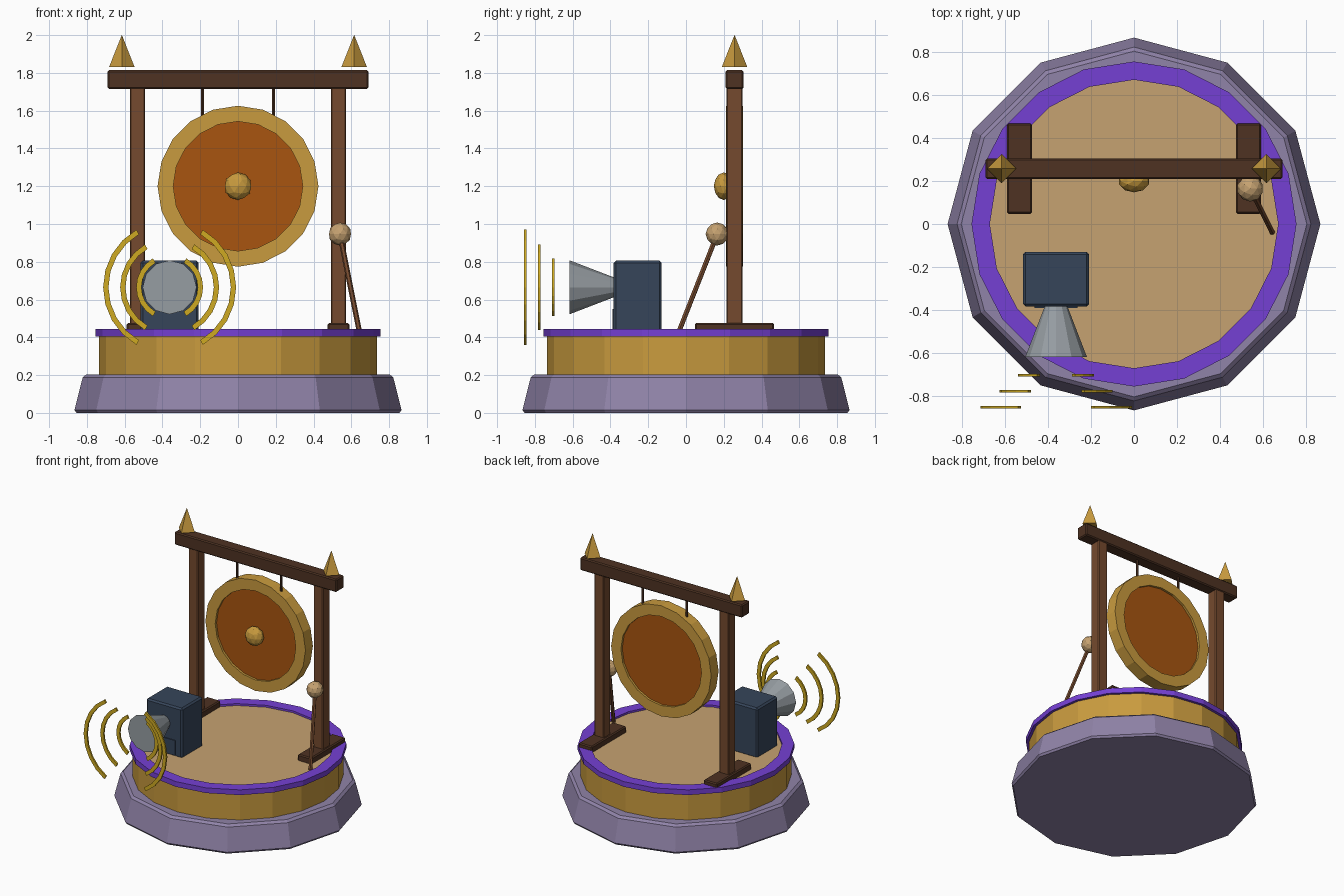
import bpy, bmesh, math
from mathutils import Vector, Matrix

if "Cube" in bpy.data.objects:
    bpy.data.objects.remove(bpy.data.objects["Cube"])


def mat(name, hexcol):
    m = bpy.data.materials.new(name)
    c = [int(hexcol[i:i + 2], 16) / 255 for i in (0, 2, 4)]
    lin = [v / 12.92 if v <= 0.04045 else ((v + 0.055) / 1.055) ** 2.4 for v in c]
    m.diffuse_color = (*lin, 1)
    m.use_nodes = True
    m.node_tree.nodes["Principled BSDF"].inputs["Base Color"].default_value = m.diffuse_color
    return m


STONE = mat("stone_lilac", "9083A8")
GOLD = mat("gold", "C99B3E")
PURPLE = mat("purple", "7540D4")
TAN = mat("drum_skin_tan", "C6A271")
DARK = mat("dark_wood", "4E3222")
WOOD = mat("wood", "754A2E")
BRONZE = mat("bronze", "A85510")
NAVY = mat("slate_navy", "36455A")
GREY = mat("horn_grey", "969DA2")
YELLOW = mat("wave_yellow", "CFAA22")


def finish(name, bm, material, bevel=0):
    bmesh.ops.recalc_face_normals(bm, faces=bm.faces)
    me = bpy.data.meshes.new(name)
    bm.to_mesh(me)
    bm.free()
    me.materials.append(material)
    ob = bpy.data.objects.new(name, me)
    bpy.context.collection.objects.link(ob)
    if bevel:
        b = ob.modifiers.new("bevel", 'BEVEL')
        b.width, b.segments = bevel, 1
    return ob


def box(name, lo, hi, material, bevel=0.008):
    lo, hi = Vector(lo), Vector(hi)
    bm = bmesh.new()
    bmesh.ops.create_cube(bm, size=1, matrix=Matrix.Translation((lo + hi) / 2)
                          @ Matrix.Diagonal((*(hi - lo), 1)))
    return finish(name, bm, material, bevel)


def lathe(name, profile, sides, material, centre=(0, 0, 0), along_y=False, ring=False):
    """Spin (radius, height) points; a ring profile is closed, others are capped."""
    bm = bmesh.new()
    loops = []
    for r, h in profile:
        loop = []
        for i in range(sides):
            a = 2 * math.pi * i / sides
            c, s = r * math.cos(a), r * math.sin(a)
            p = Vector((c, h, s) if along_y else (c, s, h))
            loop.append(bm.verts.new(p + Vector(centre)))
        loops.append(loop)
    pairs = list(zip(loops, loops[1:]))
    if ring:
        pairs.append((loops[-1], loops[0]))
    else:
        bm.faces.new(loops[0])
        bm.faces.new(loops[-1])
    for a, b in pairs:
        for i in range(sides):
            j = (i + 1) % sides
            bm.faces.new((a[i], a[j], b[j], b[i]))
    return finish(name, bm, material)


def rod(name, p, q, radius, sides, material):
    p, q = Vector(p), Vector(q)
    d = q - p
    bm = bmesh.new()
    m = Matrix.Translation((p + q) / 2) @ d.to_track_quat('Z', 'Y').to_matrix().to_4x4()
    bmesh.ops.create_cone(bm, cap_ends=True, segments=sides, radius1=radius,
                          radius2=radius, depth=d.length, matrix=m)
    return finish(name, bm, material)


def ball(name, centre, radii, material):
    bm = bmesh.new()
    bmesh.ops.create_icosphere(bm, subdivisions=2, radius=1,
                               matrix=Matrix.Translation(centre) @ Matrix.Diagonal((*radii, 1)))
    return finish(name, bm, material)


def arc(name, centre, r_out, width, thick, side, material, steps=8):
    """Flat curved bar, 60 degrees either side of horizontal."""
    bm = bmesh.new()
    rows = []
    for i in range(steps + 1):
        a = math.radians(-60 + 120 * i / steps)
        row = []
        for r, y in ((r_out, -thick), (r_out, thick), (r_out - width, thick), (r_out - width, -thick)):
            row.append(bm.verts.new(Vector(centre) + Vector((side * r * math.cos(a), y / 2, r * math.sin(a)))))
        rows.append(row)
    for a, b in zip(rows, rows[1:]):
        for k in range(4):
            n = (k + 1) % 4
            bm.faces.new((a[k], a[n], b[n], b[k]))
    bm.faces.new(rows[0])
    bm.faces.new(rows[-1])
    return finish(name, bm, material)


# Plinth and drum platform
lathe("plinth", [(0.855, 0), (0.866, 0.015), (0.822, 0.188), (0.803, 0.204)], 12, STONE)
lathe("drum_body", [(0.735, 0.2), (0.735, 0.41)], 20, GOLD)
lathe("drum_skin", [(0.70, 0.40), (0.70, 0.43)], 20, TAN)
lathe("drum_rim", [(0.755, 0.405), (0.755, 0.445), (0.67, 0.445), (0.67, 0.405)], 20, PURPLE, ring=True)

# Gong frame
GY = 0.257
for s, tag in ((-1, "left"), (1, "right")):
    x = s * 0.532
    box(f"foot_{tag}", (x - 0.058, 0.047, 0.42), (x + 0.058, 0.467, 0.476), DARK)
    box(f"post_{tag}", (x - 0.04, GY - 0.042, 0.46), (x + 0.04, GY + 0.042, 1.73), WOOD, 0.006)
    lathe(f"finial_{tag}", [(0.068, 1.83), (0.0005, 2.0)], 4, GOLD, (s * 0.615, GY, 0))
    rod(f"hanger_{tag}", (s * 0.187, GY, 1.55), (s * 0.187, GY, 1.73), 0.009, 6, DARK)
box("top_beam", (-0.69, GY - 0.048, 1.715), (0.69, GY + 0.048, 1.814), DARK)

# Gong
C = (0, GY, 1.2)
lathe("gong_rim", [(0.426, -0.045), (0.426, 0.045), (0.343, 0.045), (0.343, -0.045)],
      20, GOLD, C, along_y=True, ring=True)
lathe("gong_disc", [(0.36, -0.028), (0.36, 0.028)], 20, BRONZE, C, along_y=True)
ball("gong_boss", (0, 0.2, 1.2), (0.073, 0.053, 0.073), GOLD)

# Mallet leaning on the right post
rod("mallet_stick", (0.54, 0.165, 0.945), (0.642, -0.037, 0.432), 0.014, 6, WOOD)
ball("mallet_head", (0.54, 0.165, 0.947), (0.061, 0.061, 0.061), TAN)

# Loudspeaker
SX, SZ = -0.362, 0.665
box("speaker_box", (SX - 0.154, -0.383, 0.42), (SX + 0.154, -0.129, 0.806), NAVY, 0.012)
box("speaker_front_plate", (SX - 0.1, -0.39, 0.44), (SX + 0.1, -0.38, 0.55), NAVY, 0)
lathe("speaker_horn", [(0.05, -0.375), (0.143, -0.617)], 12, GREY, (SX, 0, SZ), along_y=True)

# Sound waves
for i, (r, y) in enumerate(((0.177, -0.703), (0.262, -0.777), (0.352, -0.851))):
    for s, tag in ((-1, "left"), (1, "right")):
        arc(f"sound_wave_{i + 1}_{tag}", (SX, y, SZ), r, 0.028, 0.013, s, YELLOW)
